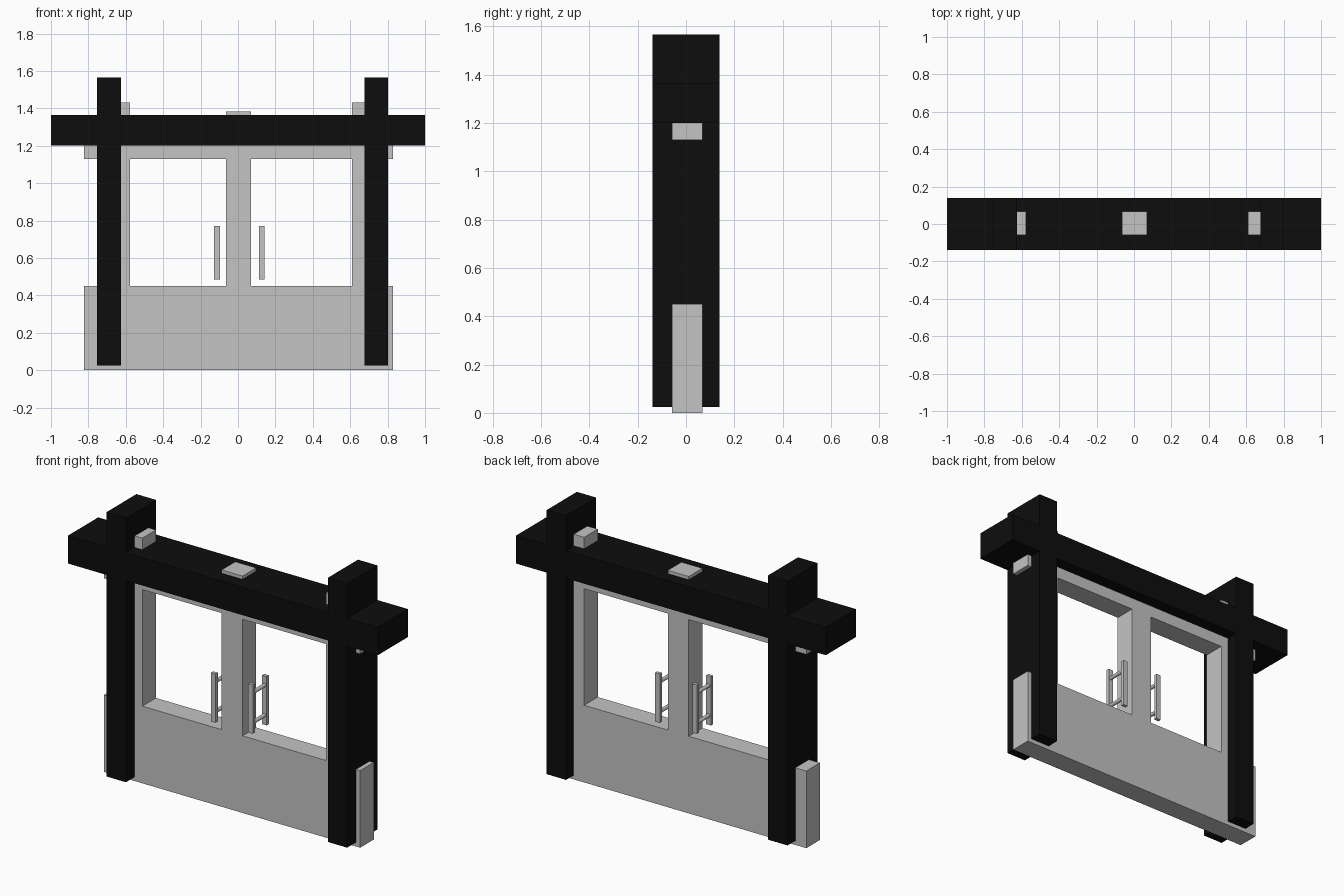
import bpy
import math

if "Cube" in bpy.data.objects:
    bpy.data.objects.remove(bpy.data.objects["Cube"])


def material(name, value):
    m = bpy.data.materials.new(name)
    m.diffuse_color = (value, value, value, 1)
    m.use_nodes = True
    m.node_tree.nodes["Principled BSDF"].inputs["Base Color"].default_value = m.diffuse_color
    return m


BLACK = material("black_timber", 0.004)
GREY = material("light_grey", 0.55)


def box(name, mat, x, y, z):
    """Box spanning the given (min, max) ranges."""
    spans = (x, y, z)
    bpy.ops.mesh.primitive_cube_add(size=1, location=[(a + b) / 2 for a, b in spans])
    ob = bpy.context.object
    ob.name = name
    ob.scale = [b - a for a, b in spans]
    bpy.ops.object.transform_apply(location=False, rotation=False, scale=True)
    ob.data.materials.append(mat)
    return ob


def rod(name, x, z, y0, y1, radius):
    """Short round bar running front to back."""
    bpy.ops.mesh.primitive_cylinder_add(vertices=16, radius=radius, depth=y1 - y0,
                                        location=(x, (y0 + y1) / 2, z),
                                        rotation=(math.pi / 2, 0, 0))
    ob = bpy.context.object
    ob.name = name
    ob.data.materials.append(GREY)
    bpy.ops.object.shade_smooth_by_angle()


# Black outer frame: two posts crossed by a long beam
OUTER_Y = (-0.139, 0.139)
box("left_post", BLACK, (-0.753, -0.626), OUTER_Y, (0.024, 1.565))
box("right_post", BLACK, (0.677, 0.802), OUTER_Y, (0.024, 1.565))
box("cross_beam", BLACK, (-1, 1), OUTER_Y, (1.2, 1.363))

# Grey door frame: lower panel, top rail and three stiles
FRAME_Y = (-0.058, 0.068)
box("lower_panel", GREY, (-0.824, 0.829), FRAME_Y, (0, 0.45))
box("top_rail", GREY, (-0.824, 0.829), FRAME_Y, (1.13, 1.26))
box("left_stile", GREY, (-0.70, -0.577), FRAME_Y, (0.45, 1.43))
box("right_stile", GREY, (0.61, 0.735), FRAME_Y, (0.45, 1.43))
box("centre_stile", GREY, (-0.065, 0.07), FRAME_Y, (0.45, 1.382))

# Door handles: a front and a back bar joined by two round rods
for side, x in (("left", -0.112), ("right", 0.128)):
    for face, y in (("front", -0.058), ("back", 0.070)):
        box(f"{side}_handle_{face}", GREY, (x - 0.015, x + 0.015),
            (y - 0.01, y + 0.01), (0.485, 0.77))
    for level, z in (("lower", 0.54), ("upper", 0.715)):
        rod(f"{side}_handle_{level}_rod", x, z, -0.05, 0.062, 0.011)
